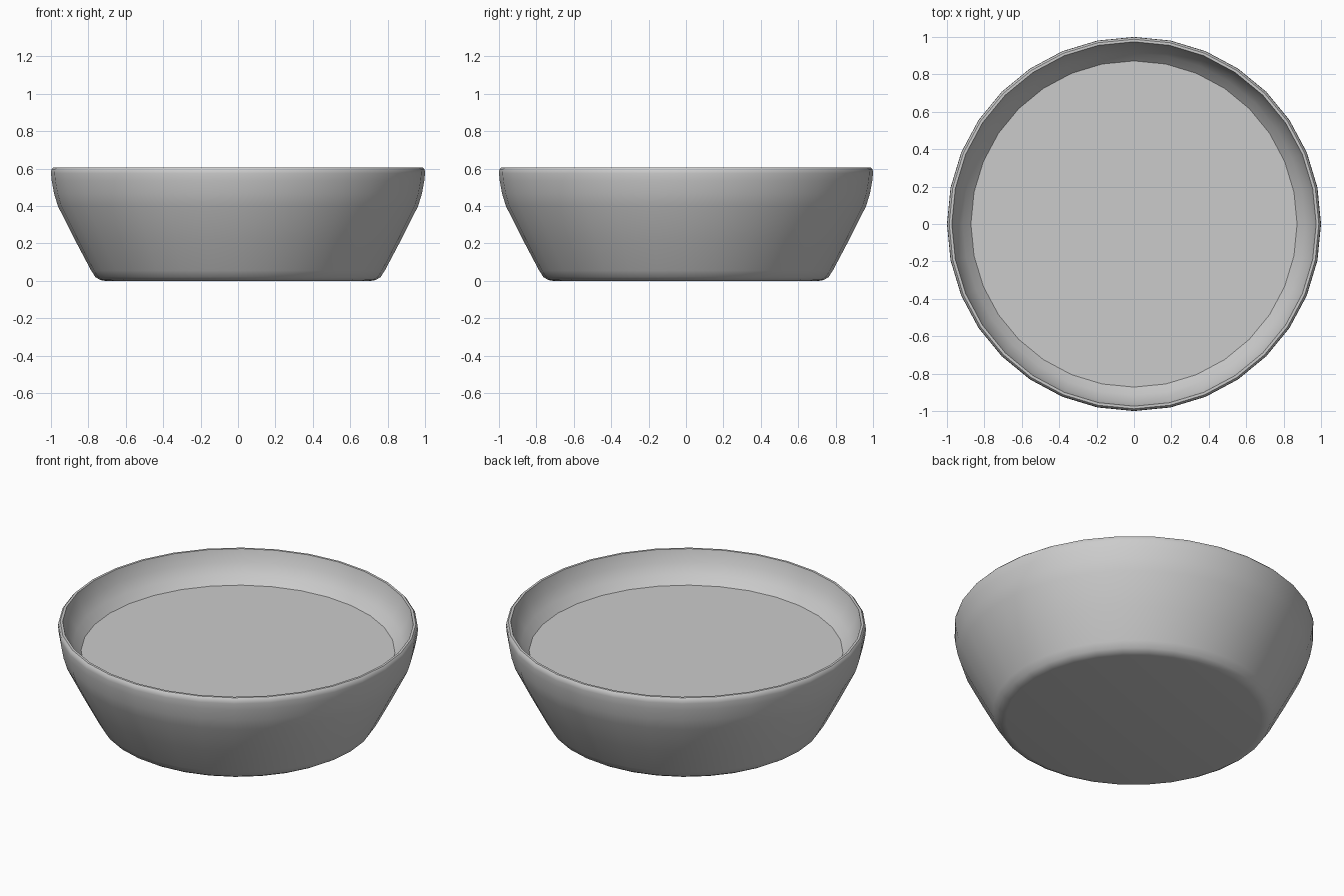
import bpy, bmesh, math

if "Cube" in bpy.data.objects:
    bpy.data.objects.remove(bpy.data.objects["Cube"])

SEGMENTS = 32

# Lathe profile (radius, height): underside, flared outer wall, rim, inner wall, floor
profile = [
    (0.71, 0.0), (0.735, 0.004), (0.762, 0.02), (0.785, 0.055),
    (0.875, 0.225), (0.963, 0.40), (0.983, 0.465), (0.996, 0.535),
    (1.0, 0.575), (0.998, 0.595), (0.988, 0.606), (0.974, 0.606),
    (0.955, 0.535), (0.915, 0.475), (0.872, 0.43),
]

bm = bmesh.new()

# Rings of the dish
rings = []
for r, z in profile:
    rings.append([bm.verts.new((r * math.cos(2 * math.pi * i / SEGMENTS),
                                r * math.sin(2 * math.pi * i / SEGMENTS), z))
                  for i in range(SEGMENTS)])

# Wall faces
for a, b in zip(rings, rings[1:]):
    for i in range(SEGMENTS):
        j = (i + 1) % SEGMENTS
        bm.faces.new((a[i], a[j], b[j], b[i]))

# Flat underside and inside floor
bm.faces.new(rings[0][::-1])
bm.faces.new(rings[-1])
bmesh.ops.recalc_face_normals(bm, faces=bm.faces)

mesh = bpy.data.meshes.new("bowl")
bm.to_mesh(mesh)
bm.free()
bowl = bpy.data.objects.new("bowl", mesh)
bpy.context.collection.objects.link(bowl)

# Smooth walls, sharp rim and floor edges
bpy.context.view_layer.objects.active = bowl
bowl.select_set(True)
bpy.ops.object.shade_smooth_by_angle(angle=math.radians(40))
